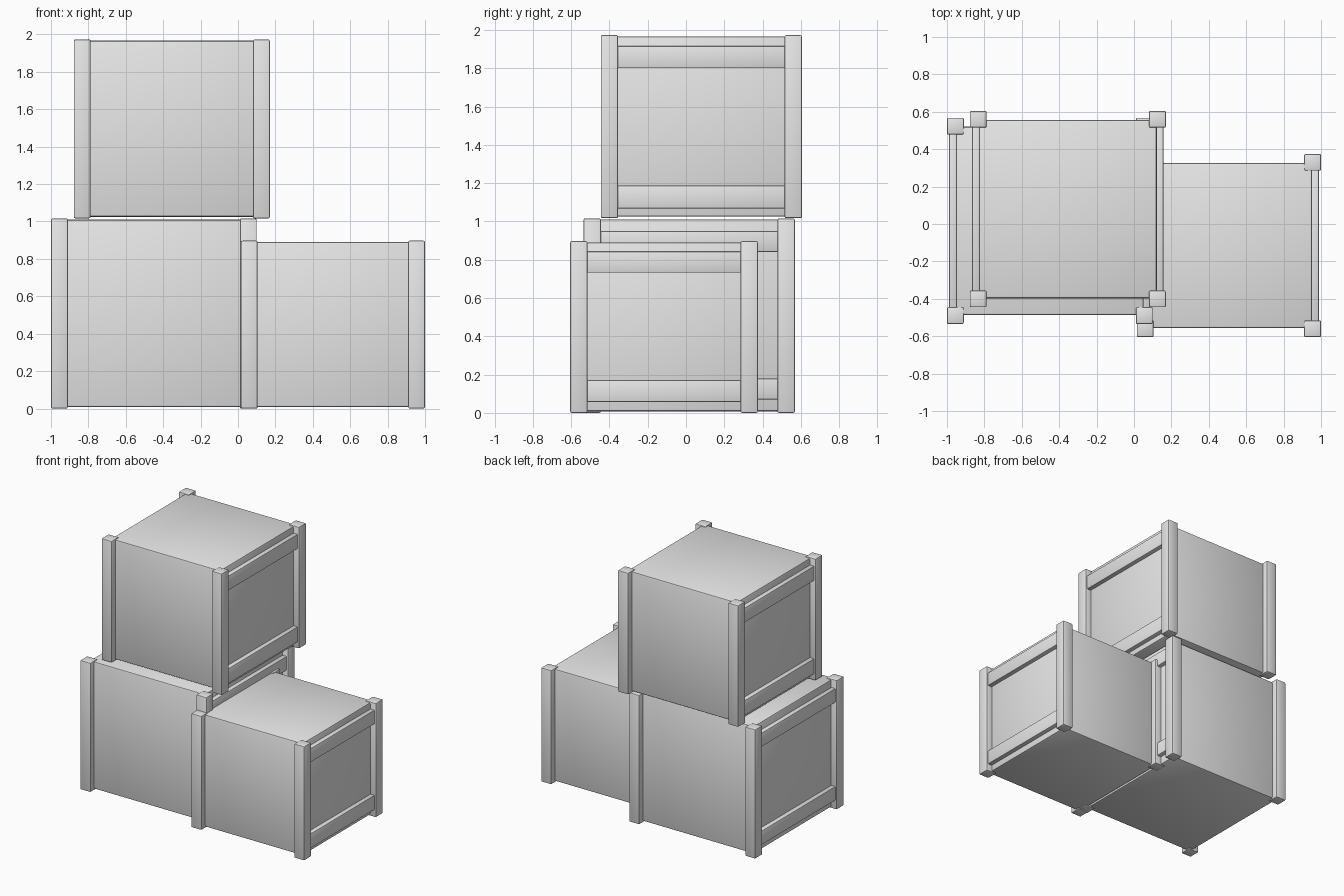
import bpy

if "Cube" in bpy.data.objects:
    bpy.data.objects.remove(bpy.data.objects["Cube"])

grey = bpy.data.materials.new("plain grey")
grey.diffuse_color = (0.8, 0.8, 0.8, 1)
grey.use_nodes = True
grey.node_tree.nodes["Principled BSDF"].inputs["Base Color"].default_value = grey.diffuse_color


def box(name, x0, x1, y0, y1, z0, z1, bevel):
    """Box between two corners with softly rounded edges."""
    bpy.ops.mesh.primitive_cube_add(
        size=1, location=((x0 + x1) / 2, (y0 + y1) / 2, (z0 + z1) / 2))
    ob = bpy.context.object
    ob.name = name
    ob.scale = (x1 - x0, y1 - y0, z1 - z0)
    bpy.ops.object.transform_apply(location=False, rotation=False, scale=True)
    ob.data.materials.append(grey)
    mod = ob.modifiers.new("soft edges", 'BEVEL')
    mod.width = bevel
    mod.segments = 2
    bpy.ops.object.modifier_apply(modifier=mod.name)
    bpy.ops.object.shade_smooth_by_angle()
    return ob


def crate(name, x0, x1, y0, y1, z0, z1, rails):
    p, inset = 0.09, 0.048
    # main body
    box(name + "_body", x0 + inset, x1 - inset, y0 + inset, y1 - inset,
        z0 + 0.008, z1 - 0.006, 0.012)
    # corner posts
    for xn, xa in (("left", x0), ("right", x1 - p)):
        for yn, ya in (("front", y0), ("back", y1 - p)):
            box(f"{name}_{yn}_{xn}_post", xa, xa + p, ya, ya + p, z0, z1, 0.008)
    # horizontal rails on the left and right sides
    for xn, xa in (("left", x0 + 0.012), ("right", x1 - 0.052)):
        for zn, (za, zb) in zip(("lower", "upper"), rails):
            box(f"{name}_{xn}_{zn}_rail", xa, xa + 0.04,
                y0 + p - 0.02, y1 - p + 0.02, za, zb, 0.006)


crate("large_crate", -1.0, 0.1, -0.535, 0.568, 0.0, 1.016,
      ((0.07, 0.18), (0.84, 0.95)))
crate("small_crate", 0.015, 1.0, -0.605, 0.375, 0.0, 0.897,
      ((0.057, 0.172), (0.732, 0.842)))
crate("top_crate", -0.878, 0.17, -0.445, 0.605, 1.017, 1.973,
      ((1.067, 1.187), (1.80, 1.915)))
